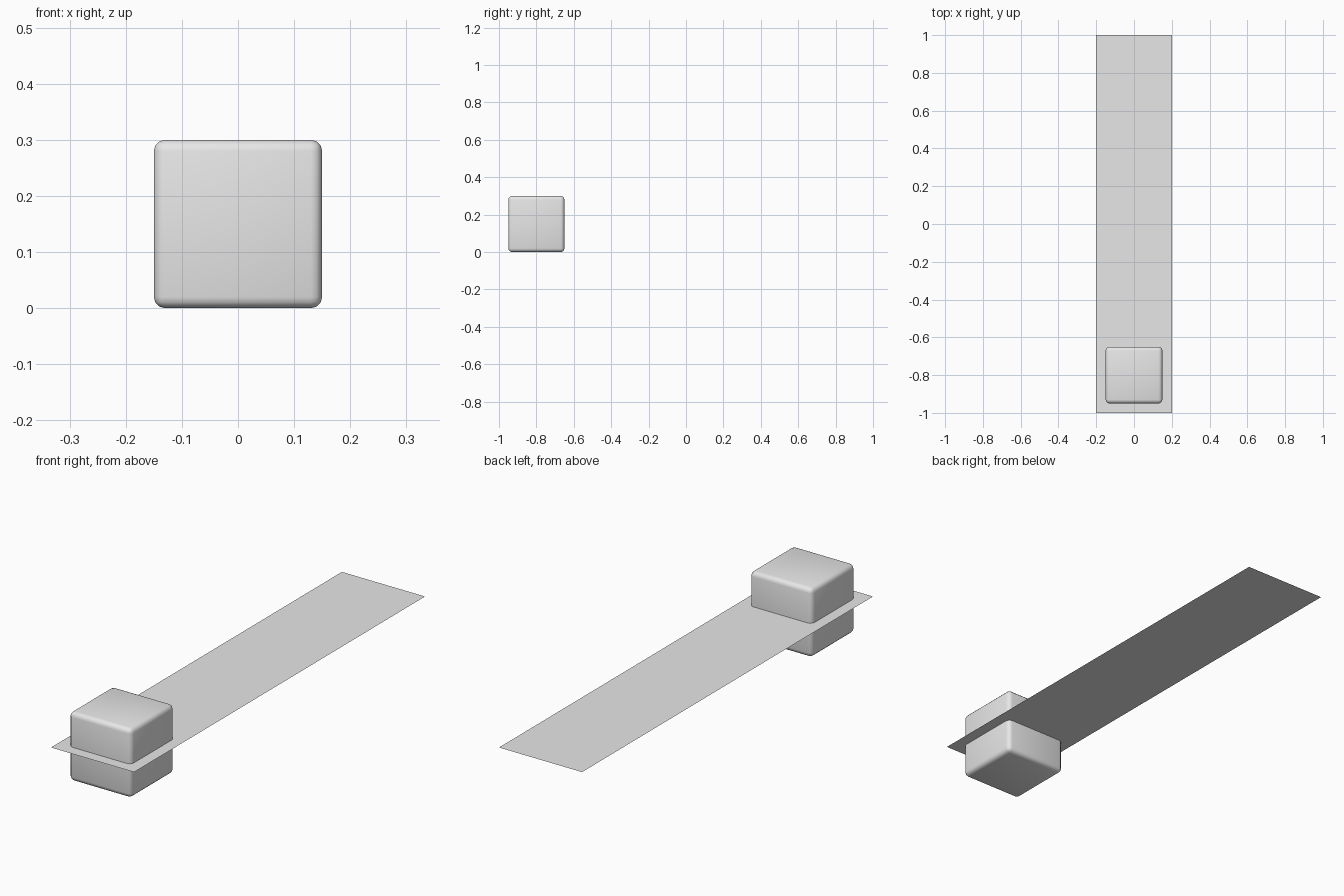
import bpy

if "Cube" in bpy.data.objects:
    bpy.data.objects.remove(bpy.data.objects["Cube"])

# Single plain grey
grey = bpy.data.materials.new("plain_grey")
grey.diffuse_color = (0.8, 0.8, 0.8, 1)
grey.use_nodes = True
grey.node_tree.nodes["Principled BSDF"].inputs["Base Color"].default_value = grey.diffuse_color

# Long thin runway strip, passing through the middle of the block
bpy.ops.mesh.primitive_plane_add(size=1, location=(0, 0, 0.15))
strip = bpy.context.object
strip.name = "runway_strip"
strip.scale = (0.4, 2.0, 1)
bpy.ops.object.transform_apply(location=False, rotation=False, scale=True)
strip.data.materials.append(grey)

# Rounded block near the front end
bpy.ops.mesh.primitive_cube_add(size=0.3, location=(0, -0.8, 0.15))
block = bpy.context.object
block.name = "rounded_block"
block.data.materials.append(grey)
bevel = block.modifiers.new("rounded_edges", 'BEVEL')
bevel.width = 0.02
bevel.segments = 3
bpy.ops.object.shade_smooth()
